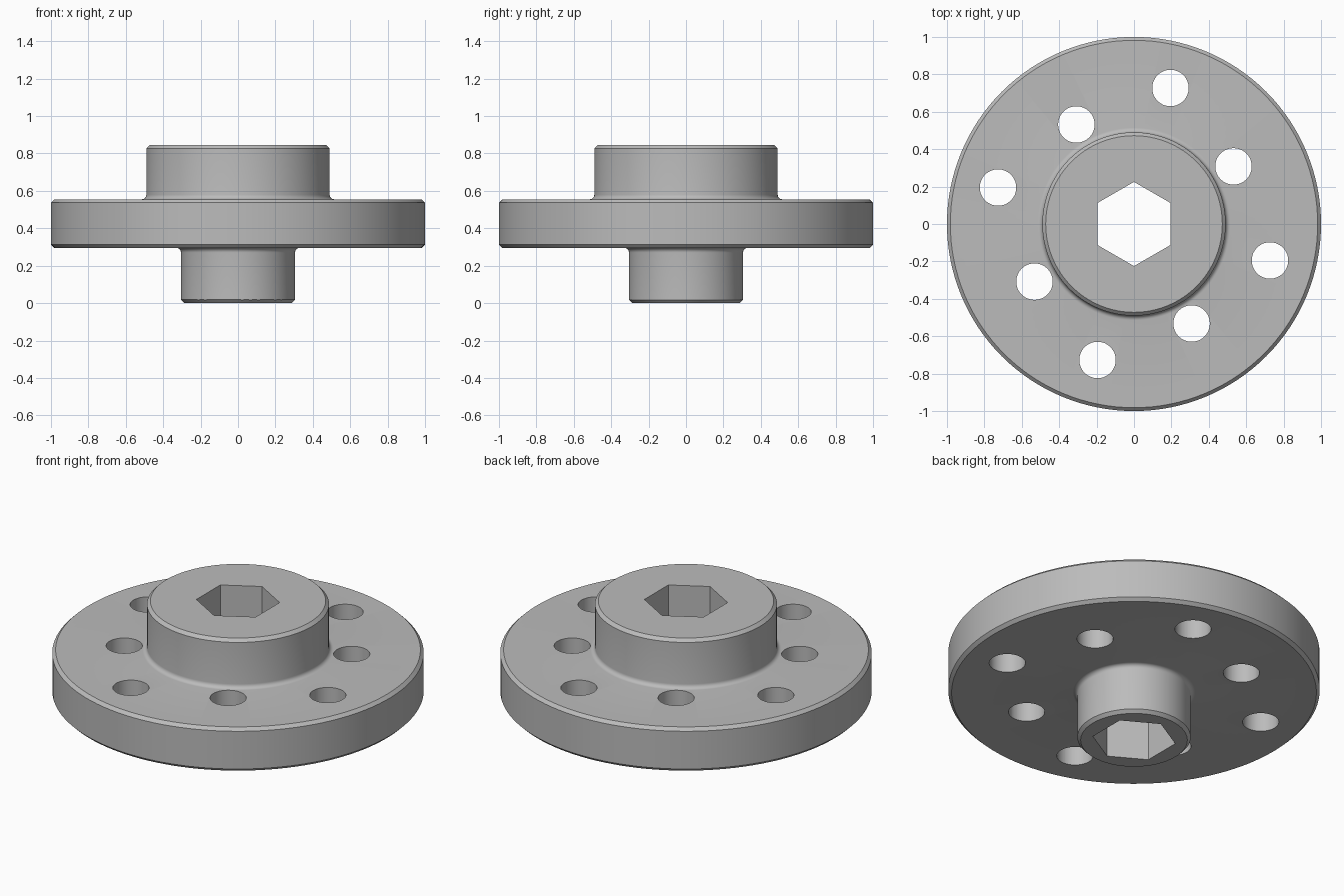
import bpy, bmesh
from math import sin, cos, pi, radians
from mathutils import Matrix, Vector

if "Cube" in bpy.data.objects:
    bpy.data.objects.remove(bpy.data.objects["Cube"], do_unlink=True)

SEGMENTS = 128
BASE, TOP = 0.295, 0.555      # flange faces
HEIGHT = 0.845
CHAMFER, FILLET = 0.018, 0.025

metal = bpy.data.materials.new("grey metal")
metal.use_nodes = True
grey = (0.5, 0.5, 0.5, 1)
metal.diffuse_color = grey
metal.node_tree.nodes["Principled BSDF"].inputs["Base Color"].default_value = grey


def add_object(name, bm):
    bmesh.ops.recalc_face_normals(bm, faces=bm.faces)
    mesh = bpy.data.meshes.new(name)
    bm.to_mesh(mesh)
    bm.free()
    mesh.materials.append(metal)
    obj = bpy.data.objects.new(name, mesh)
    bpy.context.collection.objects.link(obj)
    return obj


def fillet(r, z, side):
    """Concave arc from the boss wall (radius r) out to the flange face z."""
    steps = 6
    return [(r + FILLET * (1 - cos(a)), z + side * FILLET * (1 - sin(a)))
            for a in (i * pi / 2 / steps for i in range(steps + 1))]


def chamfer(r, z, side):
    """Wall point and face point of a bevelled rim."""
    return [(r, z - side * CHAMFER), (r - CHAMFER, z)]


# Flange with its two bosses, turned from one profile
profile = [(0, 0)] + chamfer(0.305, 0, -1)[::-1] + fillet(0.305, BASE, -1)
profile += chamfer(1, BASE, -1)[::-1] + chamfer(1, TOP, 1)
profile += fillet(0.49, TOP, 1)[::-1] + chamfer(0.49, HEIGHT, 1) + [(0, HEIGHT)]
bm = bmesh.new()
verts = [bm.verts.new((r, 0, z)) for r, z in profile]
edges = [bm.edges.new(pair) for pair in zip(verts, verts[1:])]
bmesh.ops.spin(bm, geom=verts + edges, cent=(0, 0, 0), axis=(0, 0, 1),
               angle=2 * pi, steps=SEGMENTS, use_duplicate=False)
bmesh.ops.remove_doubles(bm, verts=bm.verts, dist=1e-4)
flange = add_object("hub_flange", bm)

# Cutters: hexagonal bore and two rings of four bolt holes
bm = bmesh.new()


def add_prism(sides, radius, x, y, turn=0):
    bmesh.ops.create_cone(bm, cap_ends=True, segments=sides, radius1=radius,
                          radius2=radius, depth=2,
                          matrix=Matrix.Translation((x, y, 0.4)) @ Matrix.Rotation(turn, 4, "Z"))


# First corner of a prism lies on the y axis
add_prism(6, 0.225, 0, 0)
for quarter in range(4):
    for hole in ((0.195, 0.727), (0.532, 0.308)):
        p = Matrix.Rotation(radians(90 * quarter), 3, "Z") @ Vector((*hole, 0))
        add_prism(48, 0.0975, p.x, p.y)
cutter = add_object("hole_cutter", bm)
cutter.hide_render = True
cutter.hide_set(True)

cut = flange.modifiers.new("holes", "BOOLEAN")
cut.operation, cut.solver, cut.object = "DIFFERENCE", "EXACT", cutter

# Bake the holes, then smooth round walls while keeping rims sharp
bpy.ops.object.select_all(action="DESELECT")
bpy.context.view_layer.objects.active = flange
flange.select_set(True)
bpy.ops.object.modifier_apply(modifier=cut.name)
bpy.data.objects.remove(cutter, do_unlink=True)
bpy.ops.object.shade_smooth_by_angle(angle=radians(30))
